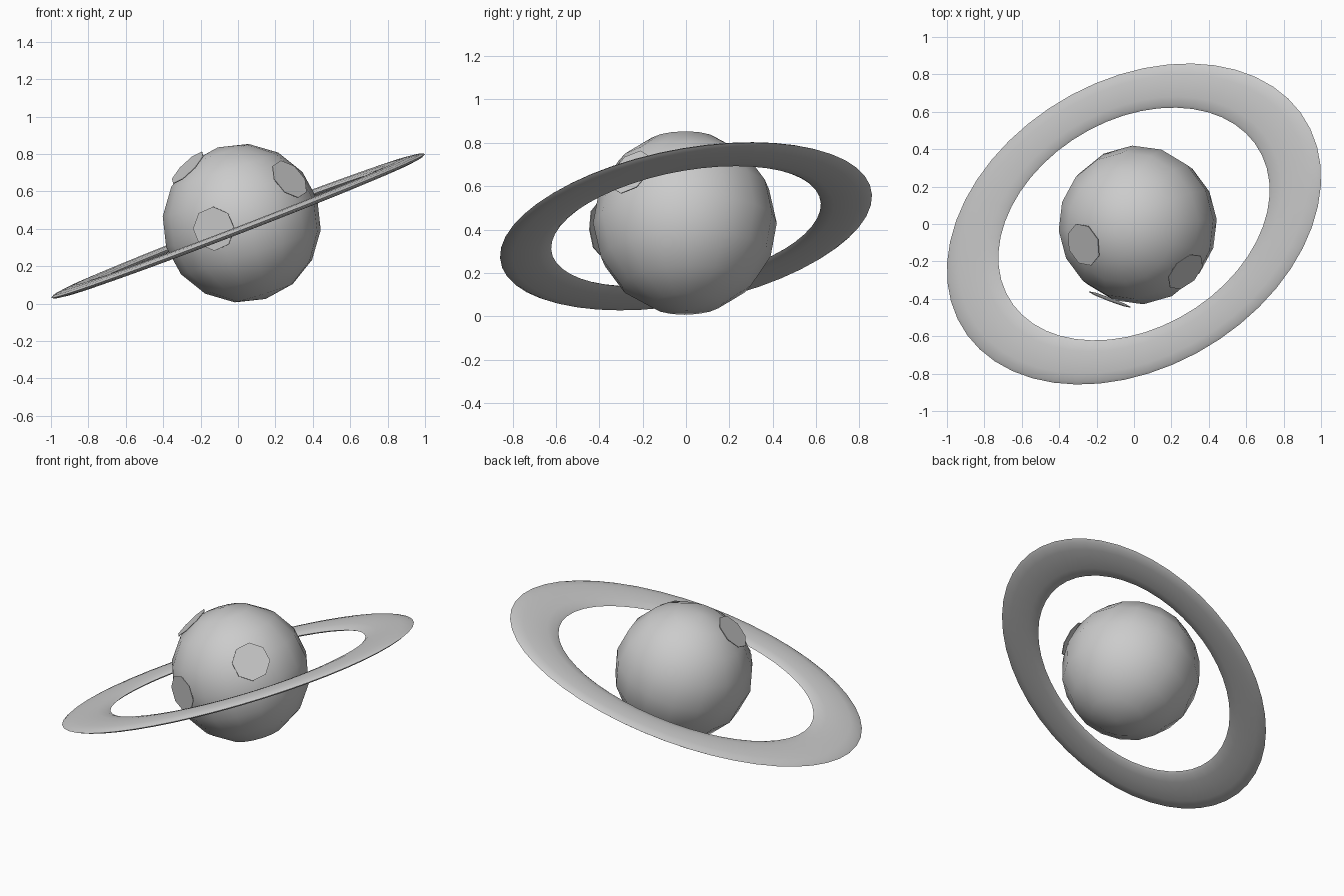
import bpy
from math import radians
from mathutils import Matrix, Vector, Euler

if "Cube" in bpy.data.objects:
    bpy.data.objects.remove(bpy.data.objects["Cube"])

CENTRE = Vector((0.02, -0.005, 0.43))
RADIUS = 0.425


def smooth(obj, angle=60):
    bpy.ops.object.select_all(action='DESELECT')
    obj.select_set(True)
    bpy.context.view_layer.objects.active = obj
    bpy.ops.object.shade_smooth_by_angle(angle=radians(angle))


# Planet: low-poly sphere, tilted axis
bpy.ops.mesh.primitive_uv_sphere_add(segments=16, ring_count=8, radius=RADIUS)
planet = bpy.context.object
planet.name = "planet"
tilt = Matrix.Rotation(radians(4), 4, 'Z') @ Matrix.Rotation(radians(-17.5), 4, 'Y')
planet.data.transform(Matrix.Translation(CENTRE) @ tilt)
smooth(planet)

# Ring: flattened torus stretched to a tilted ellipse
bpy.ops.mesh.primitive_torus_add(major_segments=48, minor_segments=12,
                                 major_radius=0.8625, minor_radius=0.1375)
ring = bpy.context.object
ring.name = "ring"
long_axis = Vector((0.943, 0.509, 0.372))
short_axis = Vector((-0.334, 0.691, -0.102))
normal = long_axis.cross(short_axis).normalized() * (0.02 / 0.1375)
frame = Matrix((long_axis, short_axis, normal)).transposed().to_4x4()
ring.data.transform(Matrix.Translation((0, 0, 0.415)) @ frame)
smooth(ring)

# Craters: thin octagonal discs touching the planet surface
crater_spots = {
    "crater_front": (-0.15, -0.40, -0.03),
    "crater_right": (0.255, -0.25, 0.235),
    "crater_left": (-0.288, -0.105, 0.295),
}
for name, spot in crater_spots.items():
    direction = Vector(spot).normalized()
    bpy.ops.mesh.primitive_cylinder_add(vertices=8, radius=0.118, depth=0.004)
    crater = bpy.context.object
    crater.name = name
    crater.data.transform(Matrix.Translation(CENTRE + direction * 0.427)
                          @ direction.to_track_quat('Z', 'Y').to_matrix().to_4x4())
